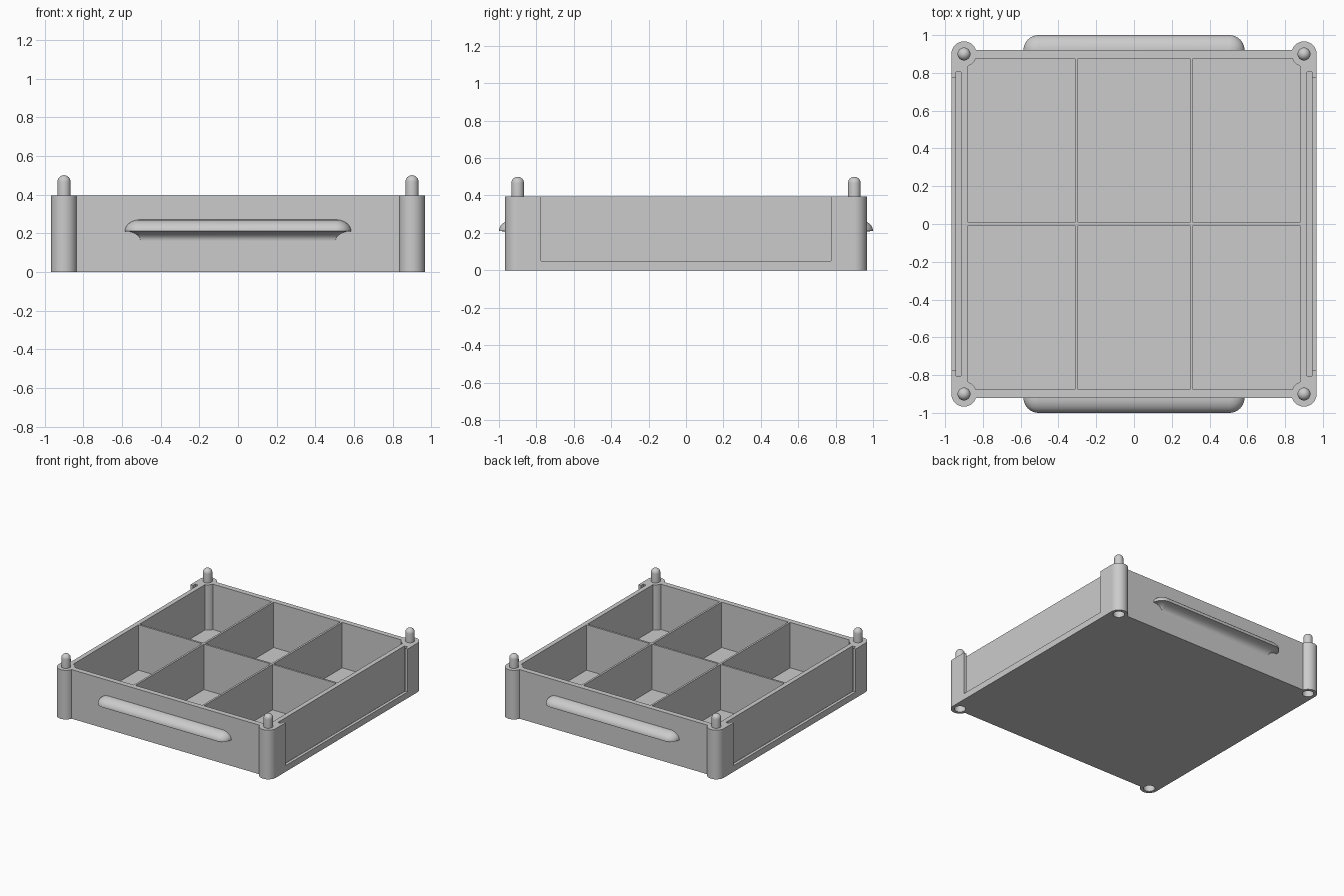
import bpy
import bmesh
from math import sin, cos, pi
from mathutils import Matrix

if "Cube" in bpy.data.objects:
    bpy.data.objects.remove(bpy.data.objects["Cube"])

HEIGHT = 0.395
FLOOR = 0.03
POST = 0.9          # post centre in x and y
POST_R = 0.067
WALL_Y = 0.92
SIDE_X = 0.967

grey = bpy.data.materials.new("plain_grey")
grey.use_nodes = True
grey.diffuse_color = (0.6, 0.6, 0.6, 1)
grey.node_tree.nodes["Principled BSDF"].inputs["Base Color"].default_value = (0.6, 0.6, 0.6, 1)


def make_object(name, bm):
    bmesh.ops.recalc_face_normals(bm, faces=bm.faces[:])
    mesh = bpy.data.meshes.new(name)
    bm.to_mesh(mesh)
    bm.free()
    mesh.materials.append(grey)
    obj = bpy.data.objects.new(name, mesh)
    bpy.context.collection.objects.link(obj)
    return obj


def activate(obj):
    bpy.ops.object.select_all(action='DESELECT')
    obj.select_set(True)
    bpy.context.view_layer.objects.active = obj


def smooth(obj):
    activate(obj)
    bpy.ops.object.shade_smooth_by_angle(angle=pi / 5)


def box(name, x0, x1, y0, y1, z0, z1):
    bm = bmesh.new()
    size = Matrix.Diagonal((x1 - x0, y1 - y0, z1 - z0, 1))
    middle = Matrix.Translation(((x0 + x1) / 2, (y0 + y1) / 2, (z0 + z1) / 2))
    bmesh.ops.create_cube(bm, size=1, matrix=middle @ size)
    return make_object(name, bm)


def cut(target, cutter):
    cutter.hide_render = True
    mod = target.modifiers.new("cut", 'BOOLEAN')
    mod.operation = 'DIFFERENCE'
    mod.solver = 'EXACT'
    mod.object = cutter
    activate(target)
    bpy.ops.object.modifier_apply(modifier=mod.name)
    bpy.data.objects.remove(cutter)


# Tray block: straight walls with stepped corners that the posts cover
outline = []
for sx, sy in ((1, 1), (-1, 1), (-1, -1), (1, -1)):
    corner = [(SIDE_X, POST), (POST, POST), (POST, WALL_Y)]
    if sx * sy < 0:
        corner.reverse()
    outline += [(sx * x, sy * y) for x, y in corner]
bm = bmesh.new()
base = bm.faces.new([bm.verts.new((x, y, 0)) for x, y in outline])
top = bmesh.ops.extrude_face_region(bm, geom=[base])["geom"]
bmesh.ops.translate(bm, vec=(0, 0, HEIGHT),
                    verts=[v for v in top if isinstance(v, bmesh.types.BMVert)])
tray = make_object("tray_body", bm)

# Six compartments, leaving thin dividers between them
half = 0.008
columns = [(-0.88, -0.305 - half), (-0.305 + half, 0.305 - half), (0.305 + half, 0.88)]
rows = [(-0.877, -half), (half, 0.877)]
for x0, x1 in columns:
    for y0, y1 in rows:
        cut(tray, box("compartment_cutter", x0, x1, y0, y1, FLOOR, 1))

# Side panel slots with a wide open window in front of each
for s in (-1, 1):
    a, b = sorted((s * 0.917, s * 0.943))
    cut(tray, box("slot_cutter", a, b, -0.805, 0.805, FLOOR, 1))
    a, b = sorted((s * 0.93, s * 1.1))
    cut(tray, box("window_cutter", a, b, -0.775, 0.775, 0.05, 1))

# Corner posts: bottom socket, round column and domed pin in one turned profile
pin_r, socket_r, socket_z = 0.034, 0.042, 0.12
profile = [(0, socket_z), (socket_r, socket_z), (socket_r, 0), (POST_R, 0),
           (POST_R, HEIGHT), (pin_r, HEIGHT)]
profile += [(pin_r * cos(i * pi / 16), 0.5 - pin_r + pin_r * sin(i * pi / 16)) for i in range(8)]
profile.append((0, 0.5))
places = {"front_right": (-1, -1), "front_left": (1, -1),
          "back_right": (-1, 1), "back_left": (1, 1)}
for label, (sx, sy) in places.items():
    centre = Matrix.Translation((sx * POST, sy * POST, HEIGHT / 2))
    bm = bmesh.new()
    bmesh.ops.create_cone(bm, cap_ends=True, segments=48, radius1=POST_R - 0.001,
                          radius2=POST_R - 0.001, depth=1, matrix=centre)
    cut(tray, make_object("post_cutter", bm))

    bm = bmesh.new()
    verts = [bm.verts.new((r, 0, z)) for r, z in profile]
    edges = [bm.edges.new(pair) for pair in zip(verts, verts[1:])]
    bmesh.ops.spin(bm, geom=verts + edges, cent=(0, 0, 0), axis=(0, 0, 1),
                   angle=2 * pi, steps=48)
    bmesh.ops.remove_doubles(bm, verts=bm.verts[:], dist=0.0001)
    bmesh.ops.translate(bm, vec=(sx * POST, sy * POST, 0), verts=bm.verts[:])
    smooth(make_object(label + "_post", bm))

# Grip handles: rounded top, sharp lip, hollow underside fading into the wall
REACH, LIP_Z, RISE, DROP, END_X = 0.08, 0.21, 0.06, 0.048, 0.505
steps = 10
quarter = [i * pi / 2 / steps for i in range(steps + 1)]
section = [(REACH * sin(a), LIP_Z + RISE * cos(a)) for a in quarter]
section += [(REACH * (1 - sin(a)), LIP_Z - DROP * (1 - cos(a))) for a in quarter[1:]]
turns = [(END_X, a) for a in quarter] + [(-END_X, a + pi / 2) for a in quarter]
for label, s in (("front", -1), ("back", 1)):
    bm = bmesh.new()
    grid = [[bm.verts.new((x + d * cos(a), s * (WALL_Y + d * sin(a)), z))
             for x, a in turns] for d, z in section]
    for upper, lower in zip(grid, grid[1:]):
        for i in range(len(turns) - 1):
            bm.faces.new((upper[i], upper[i + 1], lower[i + 1], lower[i]))
    bmesh.ops.remove_doubles(bm, verts=bm.verts[:], dist=0.0001)
    handle = make_object(label + "_handle", bm)
    # Make the open shell face outward
    if sum(p.normal.y * p.area for p in handle.data.polygons) * s < 0:
        handle.data.flip_normals()
    smooth(handle)
